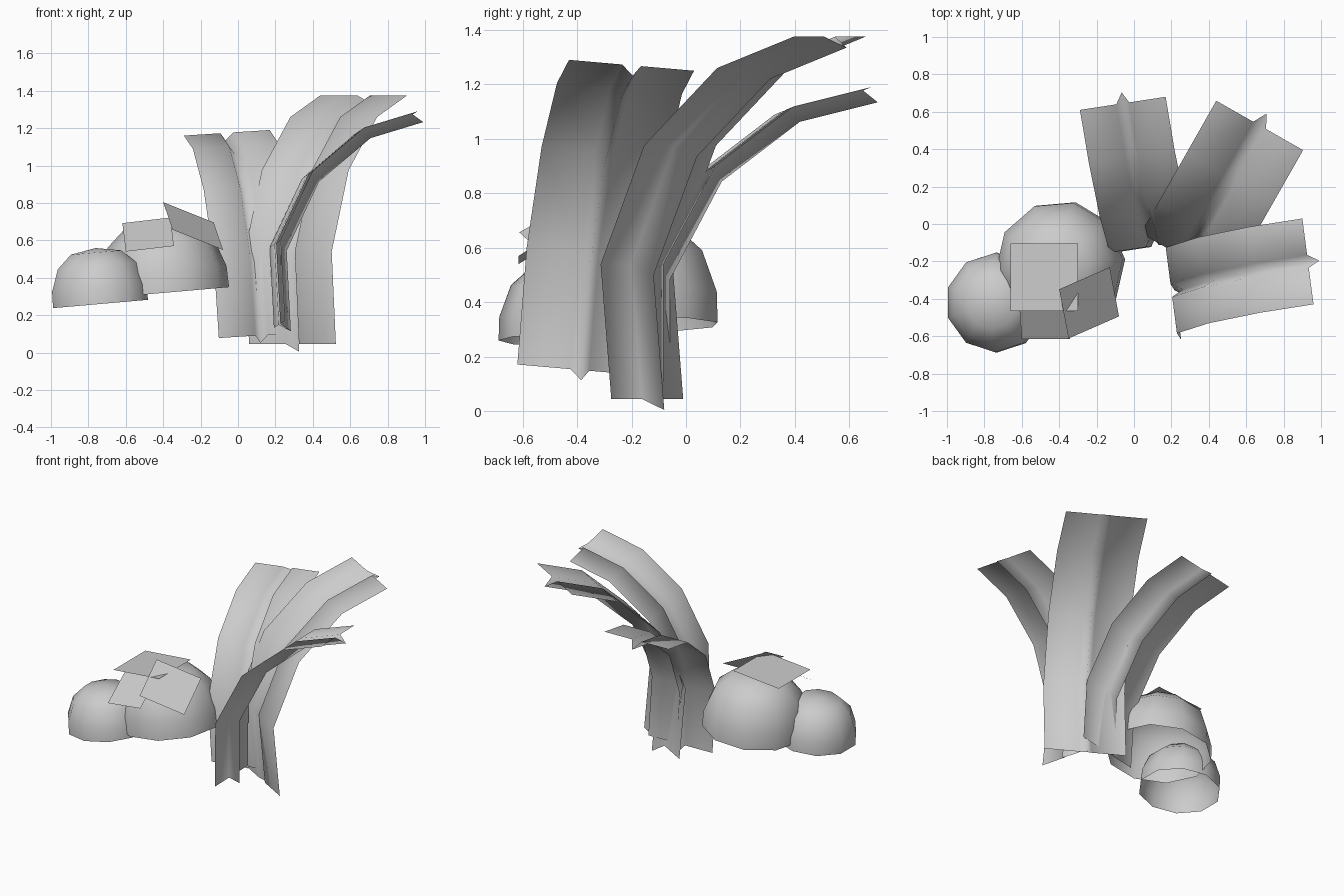
import bpy, math
from mathutils import Vector, Matrix

if "Cube" in bpy.data.objects:
    bpy.data.objects.remove(bpy.data.objects["Cube"])


def make_object(name, verts, faces, smooth=True):
    mesh = bpy.data.meshes.new(name)
    mesh.from_pydata([tuple(v) for v in verts], [], faces)
    mesh.validate()
    for p in mesh.polygons:
        p.use_smooth = smooth
    ob = bpy.data.objects.new(name, mesh)
    bpy.context.collection.objects.link(ob)
    return ob


def grid_faces(rows, cols, closed=False):
    faces = []
    for i in range(rows - 1):
        for j in range(cols if closed else cols - 1):
            k = (j + 1) % cols
            faces.append((i * cols + j, i * cols + k, (i + 1) * cols + k, (i + 1) * cols + j))
    return faces


# Shared leaf shape: spine (outward, up) and ridged section (sideways, outward, up)
SPINE = [(0, 0), (-0.045, 0.495), (0.138, 0.93), (0.447, 1.215), (0.77, 1.33)]
SECTION = [(-0.267, 0, 0), (-0.04, 0, 0), (0, 0.072, -0.04), (0.04, 0, 0), (0.267, 0, 0)]


def leaf(name, tip, side, out, scale):
    s = Vector(side).normalized()
    o = Vector(out)
    o = (o - s * o.dot(s)).normalized()
    u = s.cross(o)
    tr, tz = SPINE[-1]
    verts = [Vector(tip) + scale * (s * a + o * (r - tr + b) + u * (z - tz + c))
             for r, z in SPINE for a, b, c in SECTION]
    return make_object(name, verts, grid_faces(len(SPINE), len(SECTION)))


# Three arching leaves
leaf("back_leaf", (-0.06, 0.645, 1.175), (0.46, 0.07, 0.03), (-0.15, 0.985, -0.10), 0.87)
leaf("middle_leaf", (0.672, 0.527, 1.375), (0.87, -0.495, 0), (0.495, 0.87, 0), 1.0)
leaf("right_leaf", (0.93, -0.20, 1.27), (0.06, -0.46, 0.04), (0.99, 0.13, -0.05), 0.87)

# Open-bottomed faceted domes, slightly tilted
PROFILE = [(1, 0), (0.99, 0.29), (0.83, 0.68), (0.53, 0.92)]
SIDES = 10


def dome(name, centre, radius, height, phase):
    verts = []
    for r, h in PROFILE:
        for i in range(SIDES):
            a = math.radians(phase) + math.tau * i / SIDES
            verts.append(Vector((radius * r * math.cos(a), radius * r * math.sin(a), height * h)))
    verts.append(Vector((0, 0, height)))
    top = (len(PROFILE) - 1) * SIDES
    faces = grid_faces(len(PROFILE), SIDES, True)
    faces += [(top + i, top + (i + 1) % SIDES, len(verts) - 1) for i in range(SIDES)]
    tilt = Matrix.Rotation(math.radians(-5), 3, 'Y')
    return make_object(name, [Vector(centre) + tilt @ v for v in verts], faces)


dome("large_dome", (-0.39, -0.22, 0.32), 0.345, 0.392, 5)
dome("small_dome", (-0.735, -0.42, 0.26), 0.268, 0.30, 18)

# Flat square petals resting on the large dome: corner plus two edges
def petal(name, corner, e1, e2):
    c, a, b = Vector(corner), Vector(e1), Vector(e2)
    return make_object(name, [c, c + a, c + a + b, c + b], [(0, 1, 2, 3)], False)


petal("top_petal", (-0.66, -0.465, 0.704), (0.36, 0, 0.032), (0, 0.36, 0))
petal("front_petal", (-0.60, -0.615, 0.54), (0.257, 0, 0.03), (-0.018, 0.24, 0.152))
petal("side_petal", (-0.35, -0.612, 0.657), (0.27, 0.118, -0.108), (-0.05, 0.263, 0.147))
